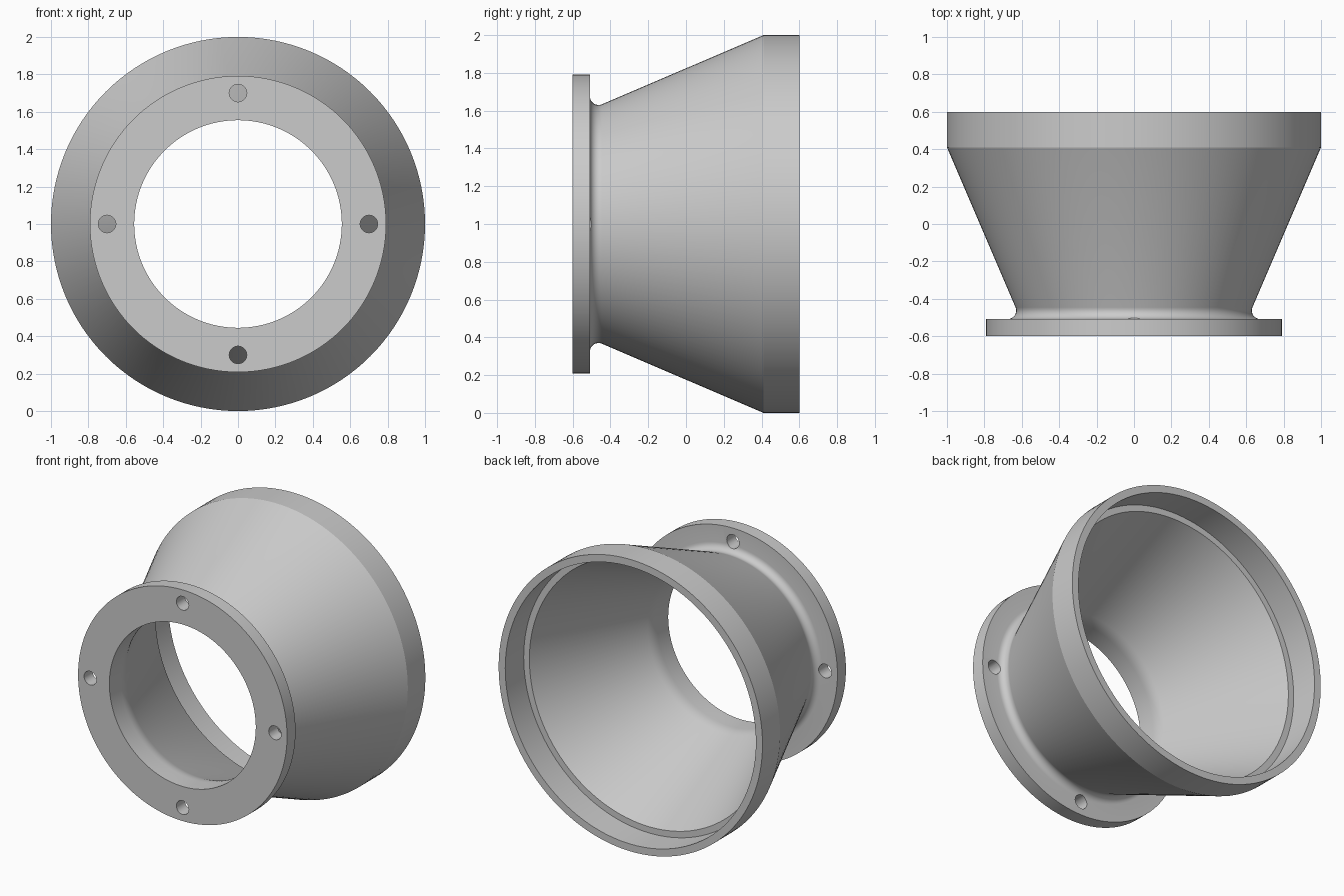
import bpy, bmesh
from math import radians, sin, cos, pi
from mathutils import Matrix, Vector

cube = bpy.data.objects.get("Cube")
if cube:
    bpy.data.objects.remove(cube, do_unlink=True)

SEGMENTS = 128
CENTRE = Vector((0, 0, 1))

grey = bpy.data.materials.new("light grey")
grey.use_nodes = True
grey.diffuse_color = (0.6, 0.6, 0.6, 1)
grey.node_tree.nodes["Principled BSDF"].inputs["Base Color"].default_value = (0.6, 0.6, 0.6, 1)


def arc(r, y, radius, start, end, steps):
    """Points (r, y) along an arc, angles in degrees."""
    angles = [radians(start + (end - start) * i / steps) for i in range(steps + 1)]
    return [(r + radius * cos(a), y + radius * sin(a)) for a in angles]


def add_object(name, bm):
    bmesh.ops.recalc_face_normals(bm, faces=bm.faces)
    mesh = bpy.data.meshes.new(name)
    bm.to_mesh(mesh)
    bm.free()
    mesh.materials.append(grey)
    obj = bpy.data.objects.new(name, mesh)
    bpy.context.collection.objects.link(obj)
    return obj


def lathe(name, profile):
    """Spin a closed (radius, y) profile around the horizontal axis."""
    bm = bmesh.new()
    verts = [bm.verts.new((r, y, 1)) for r, y in profile]
    edges = [bm.edges.new((v, verts[i - 1])) for i, v in enumerate(verts)]
    bmesh.ops.spin(bm, geom=verts + edges, cent=CENTRE, axis=(0, 1, 0),
                   angle=2 * pi, steps=SEGMENTS, use_merge=True)
    bmesh.ops.remove_doubles(bm, verts=bm.verts, dist=0.0001)
    return add_object(name, bm)


# Flange, filleted neck, flared cone and counterbored rim as one wall section
profile = [(0.555, -0.6), (0.792, -0.6), (0.792, -0.508)]
profile += arc(0.675, -0.463, 0.045, 270, 157, 8)
profile += [(1.0, 0.41), (1.0, 0.6), (0.95, 0.6), (0.95, 0.4), (0.907, 0.4)]
profile += arc(0.755, -0.48, 0.2, 157, 180, 4)
adapter = lathe("flanged_cone_adapter", profile)

# Bolt hole cutters around the flange
bm = bmesh.new()
for i in range(4):
    a = i * pi / 2
    place = Matrix.Translation(CENTRE + Vector((0.7 * cos(a), -0.56, 0.7 * sin(a))))
    bmesh.ops.create_cone(bm, cap_ends=True, segments=32, radius1=0.047, radius2=0.047,
                          depth=0.16, matrix=place @ Matrix.Rotation(pi / 2, 4, "X"))
cutter = add_object("bolt_hole_cutter", bm)

cut = adapter.modifiers.new("bolt holes", "BOOLEAN")
cut.operation = "DIFFERENCE"
cut.solver = "EXACT"
cut.object = cutter
bpy.ops.object.select_all(action="DESELECT")
adapter.select_set(True)
bpy.context.view_layer.objects.active = adapter
bpy.ops.object.modifier_apply(modifier=cut.name)
bpy.data.objects.remove(cutter, do_unlink=True)

bpy.ops.object.shade_smooth_by_angle(angle=radians(20))
